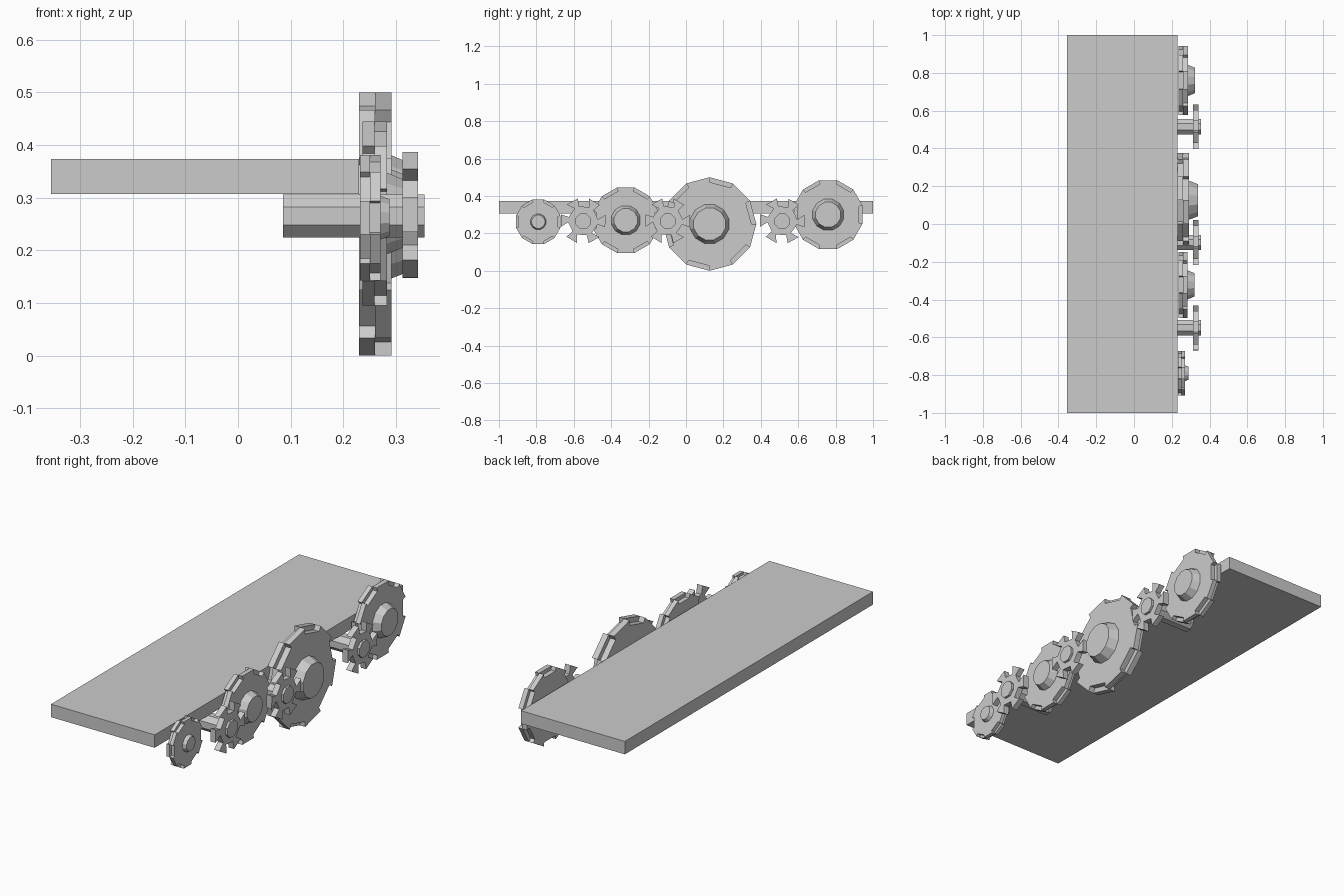
import bpy, bmesh, math

if "Cube" in bpy.data.objects:
    bpy.data.objects.remove(bpy.data.objects["Cube"])

grey = bpy.data.materials.new("plain grey")
grey.diffuse_color = (0.6, 0.6, 0.6, 1)
grey.use_nodes = True
grey.node_tree.nodes["Principled BSDF"].inputs["Base Color"].default_value = grey.diffuse_color


def finish(name, bm):
    bmesh.ops.recalc_face_normals(bm, faces=bm.faces)
    mesh = bpy.data.meshes.new(name)
    bm.to_mesh(mesh)
    bm.free()
    mesh.materials.append(grey)
    obj = bpy.data.objects.new(name, mesh)
    bpy.context.collection.objects.link(obj)
    return obj


def prism(bm, outline, y, z, x0, x1, shrink=1.0):
    """Extrude a polar outline (degrees, radius) along x, optionally tapering."""
    def ring(x, s):
        return [bm.verts.new((x, y + s * r * math.cos(math.radians(a)),
                              z + s * r * math.sin(math.radians(a)))) for a, r in outline]
    back, front = ring(x0, 1.0), ring(x1, shrink)
    n = len(outline)
    bm.faces.new(back)
    bm.faces.new(front)
    for i in range(n):
        j = (i + 1) % n
        bm.faces.new((back[i], back[j], front[j], front[i]))


def circle(r, sides, phase=0):
    return [(phase + 360 * i / sides, r) for i in range(sides)]


def toothed(root, tip, teeth, phase, profile):
    """Repeat a tooth profile of (fraction of pitch, is tip) points."""
    pitch = 360 / teeth
    return [(phase + pitch * (i + f), tip if high else root)
            for i in range(teeth) for f, high in profile]


# Flat deck
bm = bmesh.new()
bmesh.ops.create_cube(bm, size=1)
for v in bm.verts:
    v.co = (-0.0625 + v.co.x * 0.585, v.co.y * 2, 0.34 + v.co.z * 0.066)
finish("deck", bm)

# Large gears: two layers of broad teeth, staggered by half a pitch, and a tapered hub
BROAD = [(0, False), (0, True), (0.5, True), (0.5, False)]
#        y      z      tip    depth  x0     x1     hub r  hub x  taper phase
gears = [
    (-0.79, 0.262, 0.123, 0.014, 0.232, 0.270, 0.043, 0.288, 0.84, 15),
    (-0.322, 0.270, 0.181, 0.020, 0.236, 0.283, 0.080, 0.320, 0.80, 15),
    (0.126, 0.250, 0.250, 0.026, 0.230, 0.291, 0.107, 0.339, 0.82, 30),
    (0.760, 0.300, 0.190, 0.020, 0.236, 0.285, 0.086, 0.324, 0.80, 15),
]
for k, (y, z, tip, depth, x0, x1, hub_r, hub_x, taper, phase) in enumerate(gears, 1):
    mid = (x0 + x1) / 2
    bm = bmesh.new()
    prism(bm, toothed(tip - depth, tip, 6, phase + 30, BROAD), y, z, x0, mid)
    prism(bm, toothed(tip - depth, tip, 6, phase, BROAD), y, z, mid, x1)
    finish(f"large_gear_{k}", bm)
    bm = bmesh.new()
    prism(bm, circle(hub_r, 12, 15), y, z, x1, hub_x, taper)
    finish(f"gear_hub_{k}", bm)

# Pinions: six slanted, flared teeth on a long axle
SLANTED = [(0.0, False), (-0.02, True), (0.5, True), (0.34, False)]
for k, y in enumerate((-0.55, -0.098, 0.515), 1):
    bm = bmesh.new()
    prism(bm, toothed(0.08, 0.123, 6, -15, SLANTED), y, 0.267, 0.312, 0.342)
    finish(f"pinion_{k}", bm)
    bm = bmesh.new()
    prism(bm, circle(0.044, 8, 22.5), y, 0.265, 0.085, 0.354)
    finish(f"pinion_axle_{k}", bm)
